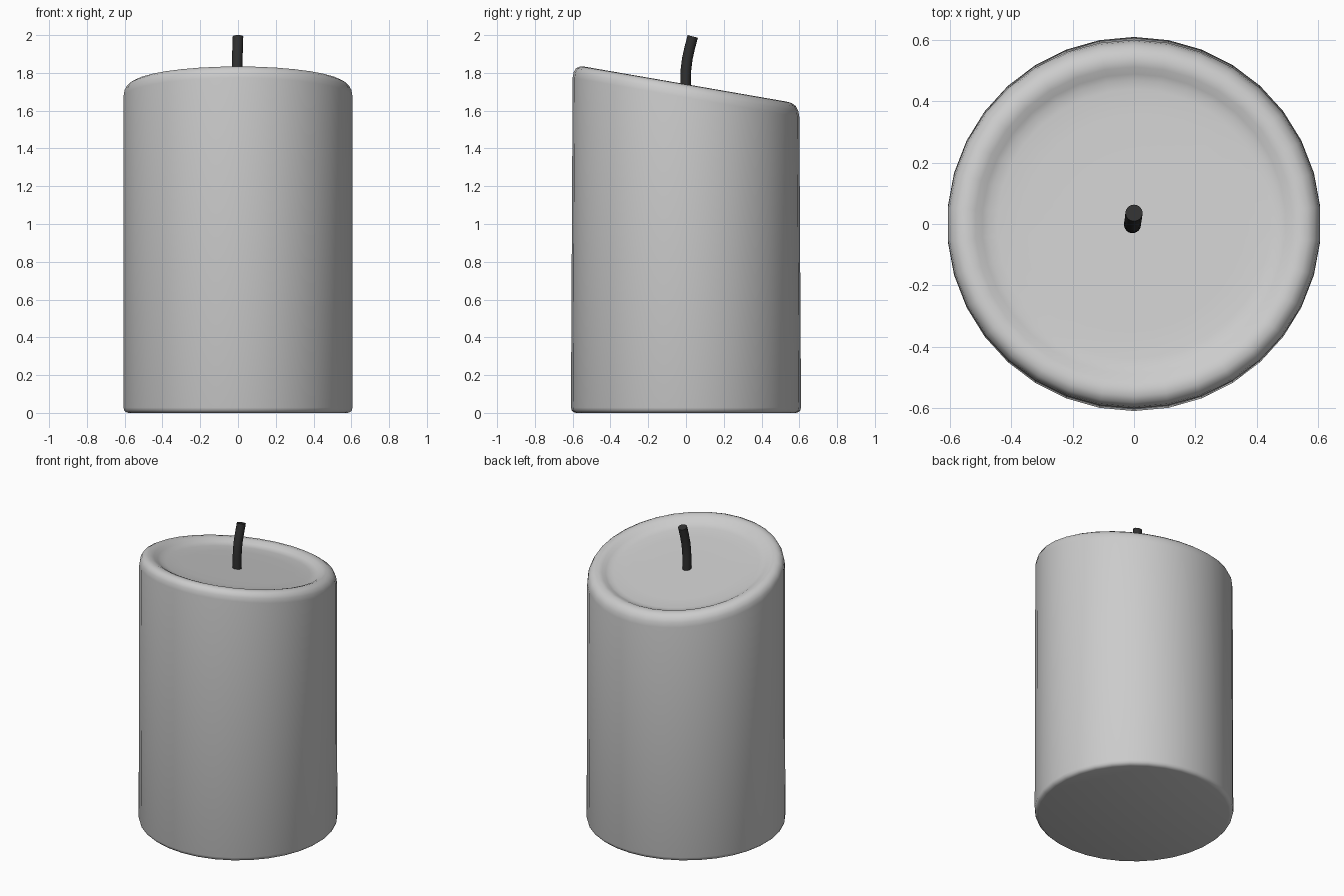
import bpy, bmesh
from math import sin, cos, pi, radians

if "Cube" in bpy.data.objects:
    bpy.data.objects.remove(bpy.data.objects["Cube"])


def loft(name, rings, angle):
    """Skin a list of point rings, close both ends, shade smooth by angle."""
    bm = bmesh.new()
    loops = [[bm.verts.new(p) for p in ring] for ring in rings]
    n = len(loops[0])
    for a, b in zip(loops, loops[1:]):
        for i in range(n):
            j = (i + 1) % n
            bm.faces.new((a[i], a[j], b[j], b[i]))
    bm.faces.new(loops[0][::-1])
    bm.faces.new(loops[-1])
    bmesh.ops.recalc_face_normals(bm, faces=bm.faces)
    mesh = bpy.data.meshes.new(name)
    bm.to_mesh(mesh)
    bm.free()
    obj = bpy.data.objects.new(name, mesh)
    bpy.context.collection.objects.link(obj)
    bpy.ops.object.select_all(action='DESELECT')
    obj.select_set(True)
    bpy.context.view_layer.objects.active = obj
    bpy.ops.object.shade_smooth_by_angle(angle=radians(angle))
    return obj


# Wax body: 34 sides, rounded foot, slanted top with a rounded rim and shallow dish
SIDES, SLOPE, TOP = 34, -0.173, 1.74


def body_ring(r, z, slanted, y_scale=1.0):
    ring = []
    for i in range(SIDES):
        t = pi / 2 + 2 * pi * i / SIDES
        x, y = r * cos(t), r * sin(t) * y_scale
        ring.append((x, y, TOP + z + SLOPE * y if slanted else z))
    return ring


foot = [(0.583, 0.0), (0.595, 0.004), (0.605, 0.013), (0.609, 0.028)]
rim = [(0.608, -0.07), (0.603, -0.04), (0.590, -0.016), (0.568, -0.003), (0.542, 0.0),
       (0.518, -0.008), (0.495, -0.022), (0.475, -0.031), (0.445, -0.036),
       (0.35, -0.038), (0.18, -0.038), (0.04, -0.038)]
loft("candle_body",
     [body_ring(r, z, False) for r, z in foot] +
     [body_ring(r, z, True, 0.987) for r, z in rim], 50)

# Wick: thin tube that leans toward the back, with a flat tip
path = [(-0.005, -0.002, 1.66, 0), (-0.005, -0.002, 1.77, 0), (-0.005, 0.0, 1.82, 5),
        (-0.004, 0.007, 1.875, 11), (-0.002, 0.019, 1.93, 14), (0.0, 0.036, 1.993, 15)]
rings = []
for cx, cy, cz, lean in path:
    a = radians(lean)
    rings.append([(cx + 0.028 * cos(t), cy + 0.028 * sin(t) * cos(a), cz - 0.028 * sin(t) * sin(a))
                  for t in (2 * pi * k / 16 for k in range(16))])
wick = loft("wick", rings, 40)

mat = bpy.data.materials.new("charred_wick")
mat.diffuse_color = (0.03, 0.03, 0.03, 1)
mat.use_nodes = True
mat.node_tree.nodes["Principled BSDF"].inputs["Base Color"].default_value = mat.diffuse_color
wick.data.materials.append(mat)
